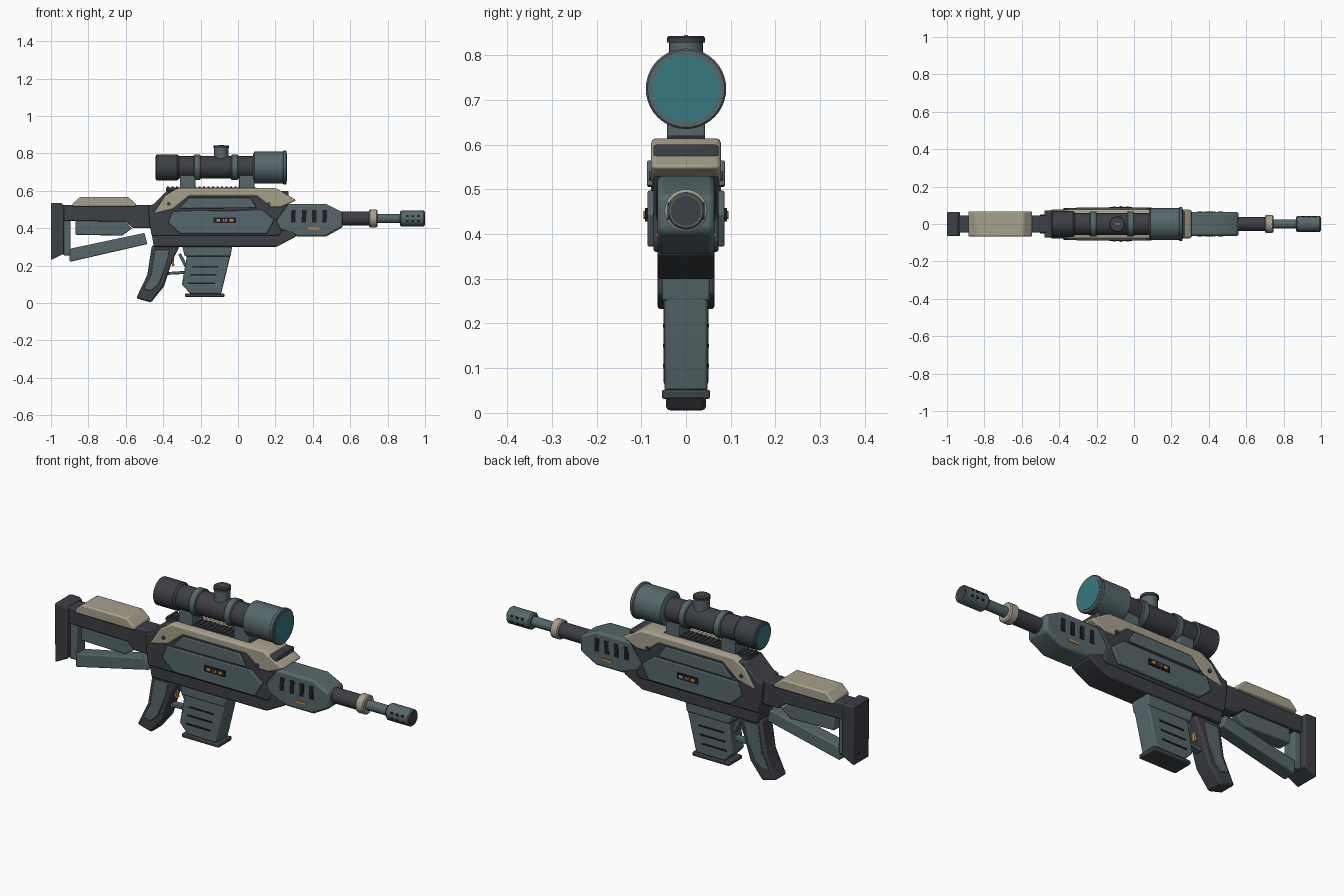
import bpy, bmesh, math
from mathutils import Vector

cube = bpy.data.objects.get("Cube")
if cube:
    bpy.data.objects.remove(cube, do_unlink=True)


def material(name, rgb):
    m = bpy.data.materials.new(name)
    m.use_nodes = True
    m.diffuse_color = (*rgb, 1)
    m.node_tree.nodes["Principled BSDF"].inputs["Base Color"].default_value = (*rgb, 1)
    return m


DARK = material("charcoal", (.046, .050, .059))
TEAL = material("slate teal", (.092, .137, .145))
BEIGE = material("sand beige", (.39, .35, .26))
ORANGE = material("amber", (.58, .26, .045))
LENS = material("lens blue", (.038, .19, .22))
BLACK = material("black recess", (.012, .013, .016))


def finish(name, bm, mat, bevel=0, segments=2):
    bmesh.ops.recalc_face_normals(bm, faces=bm.faces)
    mesh = bpy.data.meshes.new(name)
    bm.to_mesh(mesh)
    bm.free()
    mesh.materials.append(mat)
    ob = bpy.data.objects.new(name, mesh)
    bpy.context.collection.objects.link(ob)
    if bevel:
        mod = ob.modifiers.new("Bevel", 'BEVEL')
        mod.width, mod.segments, mod.limit_method = bevel, segments, 'ANGLE'
    bpy.ops.object.select_all(action='DESELECT')
    bpy.context.view_layer.objects.active = ob
    ob.select_set(True)
    bpy.ops.object.shade_smooth_by_angle(angle=math.radians(32))
    return ob


def prism(name, pts, y0, y1, mat, bevel=.006):
    """Side profile in x and z, extruded across y."""
    bm = bmesh.new()
    face = bm.faces.new([bm.verts.new((x, y0, z)) for x, z in pts])
    new = bmesh.ops.extrude_face_region(bm, geom=[face])["geom"]
    bmesh.ops.translate(bm, vec=(0, y1 - y0, 0),
                        verts=[v for v in new if isinstance(v, bmesh.types.BMVert)])
    return finish(name, bm, mat, bevel)


def slab(name, pts, half, mat, bevel=.006):
    return prism(name, pts, -half, half, mat, bevel)


def sides(name, pts, y0, y1, mat, bevel=0):
    for label, s in (("left", 1), ("right", -1)):
        prism(label + "_" + name, pts, s * y0, s * y1, mat, bevel)


def rect(x0, x1, z0, z1):
    return [(x0, z0), (x1, z0), (x1, z1), (x0, z1)]


def lathe(name, profile, origin, mat, axis='X', steps=32):
    """Turn (distance, radius) pairs around an axis through origin."""
    bm = bmesh.new()
    direction = Vector((1, 0, 0)) if axis == 'X' else Vector((0, 0, 1)) if axis == 'Z' else Vector((0, 1, 0))
    side = Vector((0, 0, 1)) if axis != 'Z' else Vector((1, 0, 0))
    o = Vector(origin)
    ends = [(profile[0][0], 0)] + profile + [(profile[-1][0], 0)]
    vs = [bm.verts.new(o + direction * d + side * r) for d, r in ends]
    edges = [bm.edges.new(pair) for pair in zip(vs, vs[1:])]
    bmesh.ops.spin(bm, geom=vs + edges, cent=o, axis=direction, angle=math.tau, steps=steps)
    bmesh.ops.remove_doubles(bm, verts=bm.verts, dist=.0002)
    return finish(name, bm, mat)


# Stock: pad, arm, cheek rest and struts
slab("butt_pad", [(-1, .535), (-.945, .535), (-.93, .52), (-.93, .265), (-1, .23)], .064, DARK)
slab("stock_arm", [(-.94, .44), (-.60, .435), (-.56, .40), (-.45, .40), (-.45, .525), (-.94, .525)], .046, DARK)
slab("cheek_rest", [(-.885, .515), (-.885, .53), (-.845, .568), (-.59, .568), (-.545, .53), (-.545, .515)],
     .067, BEIGE, .012)
slab("stock_upright", rect(-.935, -.895, .255, .44), .036, TEAL)
slab("stock_insert", [(-.87, .44), (-.61, .44), (-.565, .40), (-.62, .36), (-.87, .365)], .036, TEAL)
slab("stock_lower_strut", [(-.90, .29), (-.50, .375), (-.485, .315), (-.90, .22)], .036, TEAL)

# Receiver
slab("receiver", [(-.48, .52), (-.45, .53), (-.38, .60), (.27, .60), (.27, .53), (.205, .44),
                  (.235, .385), (.22, .36), (-.462, .36), (-.475, .44)], .073, DARK)
slab("receiver_belly", [(-.462, .37), (.30, .39), (.31, .355), (.205, .30), (-.45, .30)], .064, DARK)

# Top cover with its drooping ends and screws
slab("top_cover", [(-.455, .475), (-.39, .575), (-.325, .614), (.205, .614), (.312, .55), (.23, .51),
                   (.175, .51), (.10, .57), (-.26, .57), (-.345, .50)], .078, BEIGE, .01)
for x in (-.37, .165):
    for s in (-1, 1):
        lathe("cover_screw", [(-.083, .01), (.083, .01)], (x, 0, .53), DARK, 'Y', 12)

# Side panels and status strip
sides("upper_panel", [(-.26, .565), (.065, .565), (.10, .508), (-.315, .505)], .07, .087, TEAL, .004)
sides("main_panel", [(-.35, .493), (.13, .497), (.195, .445), (.155, .372), (-.31, .372), (-.375, .43)],
      .07, .086, TEAL, .004)
sides("status_strip", rect(-.13, -.012, .428, .458), .085, .092, BLACK)
for x in (-.105, -.07, -.035):
    sides("status_light", rect(x - .010, x + .010, .436, .450), .091, .094, ORANGE)
sides("status_tab", rect(-.075, -.066, .434, .452), .091, .095, DARK)

# Handguard with vents and accent bars
slab("handguard", [(.20, .52), (.28, .53), (.47, .53), (.56, .485), (.56, .405), (.47, .355),
                   (.32, .355), (.20, .40)], .064, TEAL, .012)
for x in (.283, .34, .395, .45):
    sides("vent", [(x, .43), (x + .024, .43), (x + .026, .497), (x + .002, .497)], .06, .066, BLACK)
sides("accent_bar", rect(.375, .435, .393, .403), .06, .067, ORANGE)

# Barrel and muzzle
axis = (0, 0, .452)
lathe("barrel_sleeve", [(.54, .038), (.70, .038)], axis, DARK)
lathe("barrel_ring", [(.70, .042), (.705, .048), (.74, .048), (.745, .042)], axis, BEIGE)
lathe("barrel", [(.74, .025), (.88, .025)], axis, TEAL)
lathe("muzzle", [(.865, .036), (.872, .042), (.993, .042), (.998, .038)], axis, TEAL)
lathe("muzzle_bore", [(.99, .034), (1, .034)], axis, DARK)
for x in (.905, .935, .965):
    for z in (.438, .466):
        sides("muzzle_port", rect(x - .007, x + .007, z - .005, z + .005), .03, .0415, BLACK)

# Top rail with teeth
slab("rail", rect(-.385, .10, .60, .617), .04, DARK, .002)
for i in range(20):
    x = -.38 + i * .024
    slab("rail_tooth", rect(x, x + .012, .612, .622), .038, DARK, 0)

# Scope
axis = (0, 0, .725)
lathe("scope_eyepiece", [(-.44, .062), (-.435, .07), (-.325, .07), (-.315, .061)], axis, DARK)
lathe("scope_tube", [(-.32, .06), (.09, .06)], axis, DARK)
for x in (-.237, -.037):
    lathe("scope_ring", [(x, .064), (x + .004, .068), (x + .033, .068), (x + .037, .064)], axis, TEAL)
lathe("scope_objective", [(.08, .068), (.088, .085), (.24, .085), (.244, .09), (.256, .09), (.26, .086)],
      axis, TEAL, steps=40)
lathe("objective_lens", [(.25, .075), (.262, .075)], axis, LENS, steps=40)
lathe("eyepiece_lens", [(-.442, .056), (-.43, .056)], axis, LENS)
lathe("turret", [(.77, .038), (.83, .038)], (-.09, 0, 0), TEAL, 'Z', 24)
lathe("turret_cap", [(.828, .042), (.84, .042), (.843, .039)], (-.09, 0, 0), DARK, 'Z', 24)
slab("turret_mark", rect(-.105, -.075, .84, .845), .004, ORANGE, 0)
for x in (-.31, .005):
    slab("scope_mount", rect(x, x + .083, .605, .69), .042, TEAL, .004)

# Grip and its panels
slab("grip", [(-.46, .31), (-.485, .15), (-.545, .025), (-.465, .003), (-.395, .09), (-.355, .215),
              (-.31, .31)], .045, DARK, .01)
sides("grip_panel", [(-.445, .285), (-.365, .285), (-.385, .20), (-.425, .10), (-.465, .065),
                     (-.505, .075), (-.465, .15)], .04, .05, TEAL, .003)

# Trigger and guard
slab("trigger", [(-.365, .31), (-.335, .31), (-.345, .25), (-.34, .20), (-.352, .195), (-.362, .25)],
     .01, ORANGE, .002)
slab("guard_floor", [(-.385, .15), (-.29, .155), (-.28, .172), (-.385, .165)], .02, TEAL, .003)
slab("guard_front", [(-.32, .26), (-.305, .265), (-.27, .20), (-.285, .19)], .02, TEAL, .003)

# Magazine, well, ribs and base
slab("magazine_well", [(-.30, .31), (-.285, .25), (-.04, .25), (-.03, .31)], .054, TEAL)
slab("magazine", [(-.265, .30), (-.30, .10), (-.255, .05), (-.09, .05), (-.04, .255), (-.04, .30)], .048, TEAL)
for z in (.105, .15, .195):
    shift = (z - .15) * .2
    sides("magazine_rib", rect(-.255 + shift, -.115 + shift, z - .004, z + .004), .045, .051, BLACK)
slab("magazine_base", rect(-.283, -.073, .031, .052), .054, DARK, .005)
